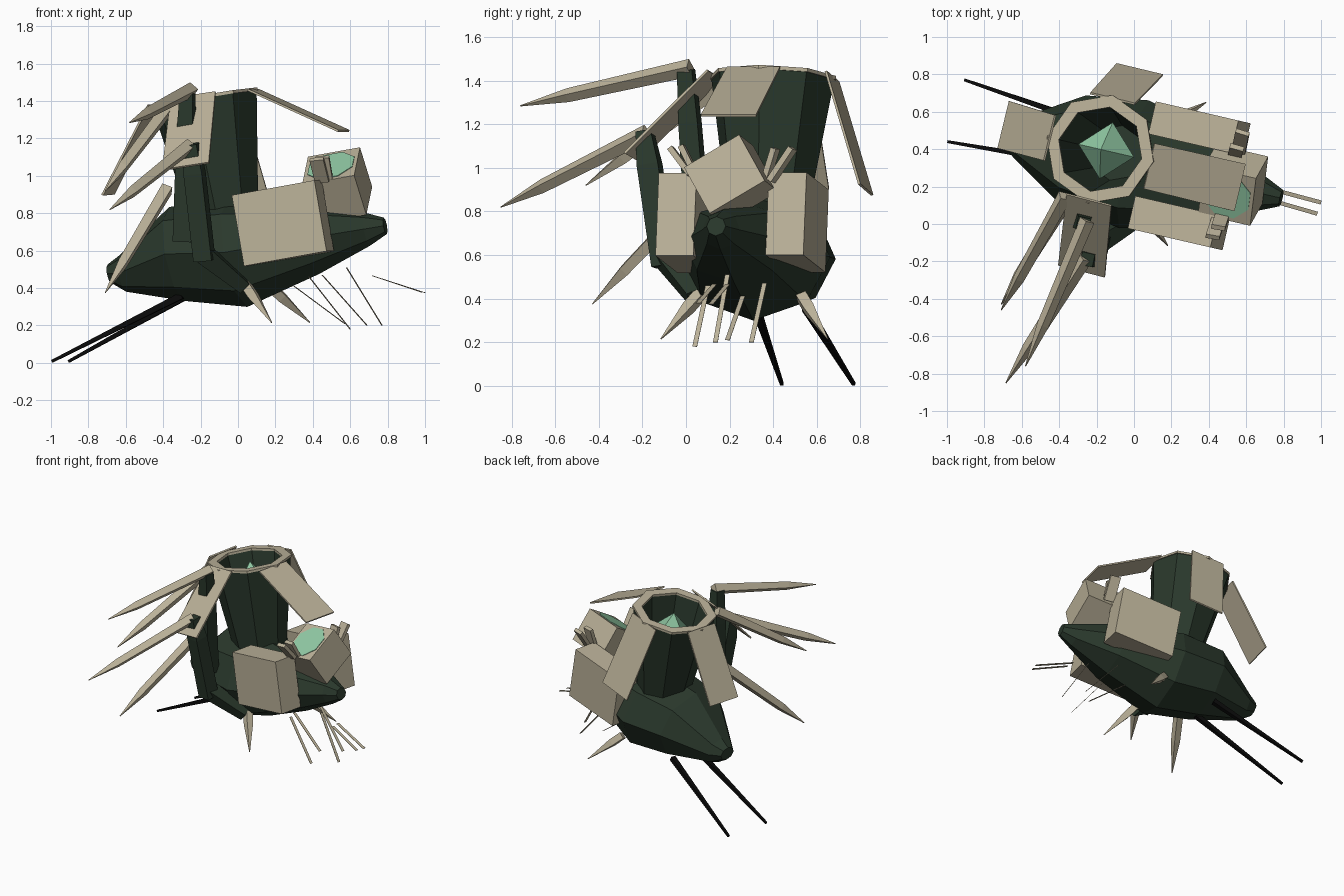
import bpy, bmesh, math
from mathutils import Vector as V

if "Cube" in bpy.data.objects:
    bpy.data.objects.remove(bpy.data.objects["Cube"])

def mat(name, c):
    m = bpy.data.materials.new(name)
    m.diffuse_color = (*c, 1)
    m.use_nodes = True
    m.node_tree.nodes["Principled BSDF"].inputs["Base Color"].default_value = m.diffuse_color
    return m

GREEN = mat("dark_green", (.023, .040, .025))
TAN = mat("tan", (.50, .445, .32))
PALE = mat("pale_green", (.29, .60, .38))
BLACK = mat("black", (.003, .003, .003))

# The whole machine is yawed and pitched: local frame E1 (tail), E2 (side), E3 (up)
yaw, pitch = math.radians(-13), math.radians(10)
E1 = V((math.cos(pitch) * math.cos(yaw), math.cos(pitch) * math.sin(yaw), math.sin(pitch)))
E2 = V((-math.sin(yaw), math.cos(yaw), 0))
E3 = E1.cross(E2)
O = V((0, .32, .59))

def local(s, t, h):
    return O + E1 * s + E2 * t + E3 * h

def loft(name, rings, m, n=8, phase=0, closed=False):
    """rings: (centre, axis_a, axis_b) ellipses skinned in order"""
    bm = bmesh.new()
    vs = []
    for c, a, b in rings:
        angs = [phase + 2 * math.pi * i / n for i in range(n)]
        vs.append([bm.verts.new(c + a * math.cos(t) + b * math.sin(t)) for t in angs])
    for k in range(len(vs) if closed else len(vs) - 1):
        p, q = vs[k], vs[(k + 1) % len(vs)]
        for i in range(n):
            j = (i + 1) % n
            bm.faces.new((p[i], p[j], q[j], q[i]))
    if not closed:
        bm.faces.new(vs[0][::-1])
        bm.faces.new(vs[-1])
    bmesh.ops.remove_doubles(bm, verts=bm.verts, dist=1e-5)
    bmesh.ops.recalc_face_normals(bm, faces=bm.faces)
    me = bpy.data.meshes.new(name)
    bm.to_mesh(me)
    bm.free()
    me.materials.append(m)
    ob = bpy.data.objects.new(name, me)
    bpy.context.collection.objects.link(ob)
    return ob

def bar(name, p, q, widths, m, side=E2, flat=1.0):
    """square bar from p to q; widths = [(fraction, width)]; flat scales thickness"""
    p, q = V(p), V(q)
    d = (q - p).normalized()
    a = (side - d * side.dot(d)).normalized()
    b = d.cross(a)
    r = math.sqrt(.5)
    return loft(name, [(p.lerp(q, f), a * w * r, b * w * r * flat) for f, w in widths],
                m, 4, math.pi / 4)

def box(name, c, u, v, w, dims, m):
    c = V(c)
    r = math.sqrt(.5)
    return loft(name, [(c + u * dims[0] * k, v * dims[1] * r, w * dims[2] * r) for k in (-.5, .5)],
                m, 4, math.pi / 4)

# Hull: faceted spindle (s, side radius, up radius, height shift)
hull = [(-.715, .06, .05, .012), (-.64, .115, .10, 0), (-.33, .30, .255, .05),
        (0, .35, .295, 0), (.42, .25, .19, 0), (.72, .09, .09, 0), (.82, .045, .045, 0)]
loft("hull", [(local(s, 0, h), E2 * a, E3 * b) for s, a, b, h in hull], GREEN)

# Hollow tapered tower with a tan rim and a crystal inside
def tower_ring(h, r):
    return (local(-.047, .037, h), E1 * r, E2 * r)

loft("tower", [tower_ring(h, r) for h, r in
               ((.1, .17), (.838, .29), (.838, .235), (.35, .15))], GREEN)
loft("tower_rim", [tower_ring(h, r) for h, r in
                   ((.836, .297), (.853, .297), (.853, .231), (.836, .231))], TAN, closed=True)
loft("crystal", [tower_ring(h, r) for h, r in ((.51, .001), (.66, .155), (.83, .001))], PALE, 4)

# Four flaps hanging from the rim
flaps = [((.08, .31, 1.46), (.565, .195, 1.24), E2), ((-.45, .46, 1.38), (-.695, .53, .90), E2),
         ((-.115, .67, 1.42), (.03, .825, .90), E1), ((-.24, .13, 1.43), (-.28, -.25, 1.05), E1)]
for i, (p, q, side) in enumerate(flaps):
    bar(f"rim_flap_{i+1}", p, q, [(0, .25), (1, .26)], TAN, side, .045)

# Side boxes, and the rolled centre box with its round lens
for n, c in (("front", (.24, .005, .747)), ("back", (.35, .51, .75))):
    box(f"{n}_side_box", c, E1, E2, E3, (.46, .178, .385), TAN)
roll = math.radians(31)
U = E2 * math.cos(roll) + E3 * math.sin(roll)
W = E3 * math.cos(roll) - E2 * math.sin(roll)
C = V((.53, .208, .947))
box("centre_box", C, E1, U, W, (.29, .296, .25), TAN)
loft("centre_box_lens", [(C + W * k, E1 * .135, U * .135) for k in (.12, .129)],
     PALE, 8, math.pi / 8)

# Small slats between the boxes
slats = [((.42, -.07, 1.09), (.45, .02, .97)), ((.45, -.02, 1.10), (.47, .04, .98)),
         ((.55, .41, 1.09), (.54, .37, .96)), ((.58, .49, 1.09), (.56, .39, .94))]
for i, (p, q) in enumerate(slats):
    bar(f"slat_{i+1}", p, q, [(0, .075), (1, .075)], TAN, E1, .35)

# Arms carrying the long front spikes
bar("inner_arm", (-.27, 0, 1.45), (-.29, .06, .65), [(0, .07), (.3, .09), (1, .1)], GREEN)
bar("outer_arm", (-.25, -.19, 1.17), (-.18, -.1, .55), [(0, .07), (.25, .1), (1, .1)], GREEN)
bar("arm_foot", (-.19, -.09, .59), (.03, .04, .41), [(0, .1), (1, .07)], GREEN)
spikes = [((-.25, .02, 1.46), (-.58, -.76, 1.285)), ((-.37, .15, 1.37), (-.71, -.46, .92)),
          ((-.26, -.18, 1.16), (-.685, -.85, .82)), ((-.38, .10, .93), (-.71, -.43, .375))]
for i, (p, q) in enumerate(spikes):
    bar(f"long_spike_{i+1}", p, q, [(0, .058), (.72, .046), (1, .004)], TAN)

# Short spikes under the hull
for n, p, q in (("front", (.04, .065, .42), (.18, -.115, .215)),
                ("back", (.17, .53, .41), (.385, .65, .215))):
    bar(f"{n}_short_spike", p, q, [(0, .048), (.3, .048), (1, .004)], TAN)

# Thin ribbons trailing below the tail
ribbons = [((.38, .10, .46), (.60, .04, .18)), ((.45, .36, .47), (.69, .30, .20)),
           ((.58, .19, .51), (.77, .135, .20)), ((.30, .26, .41), (.57, .19, .21)),
           ((.72, .19, .465), (1.0, .115, .375)), ((.72, .13, .465), (.98, .055, .378))]
for i, (p, q) in enumerate(ribbons):
    bar(f"ribbon_{i+1}", p, q, [(0, .022), (1, .022)], TAN, E2, .12)

# Black prongs under the nose
for n, p, q in (("front", (-.30, .32, .36), (-.995, .44, .008)),
                ("back", (-.27, .55, .36), (-.905, .77, .008))):
    bar(f"{n}_prong", p, q, [(0, .035), (1, .015)], BLACK)
